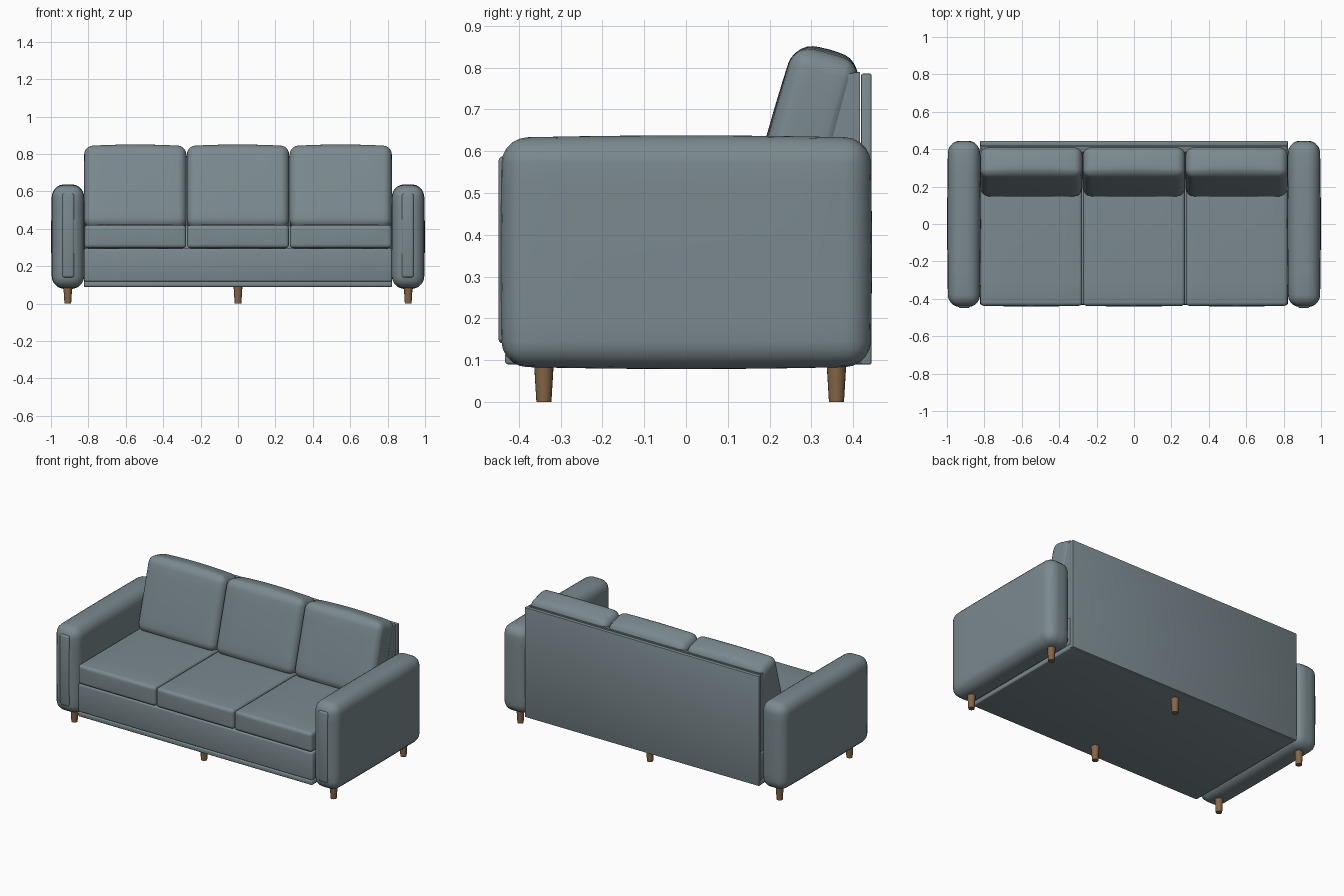
import bpy, bmesh, math
from mathutils import Matrix, Vector

if "Cube" in bpy.data.objects:
    bpy.data.objects.remove(bpy.data.objects["Cube"])


def material(name, rgb):
    m = bpy.data.materials.new(name)
    m.diffuse_color = (*rgb, 1)
    m.use_nodes = True
    m.node_tree.nodes["Principled BSDF"].inputs["Base Color"].default_value = m.diffuse_color
    return m


FABRIC = material("slate fabric", (0.195, 0.25, 0.272))
WOOD = material("brown wood", (0.235, 0.13, 0.063))


def finish(bm, name, mat, angle=35):
    bmesh.ops.recalc_face_normals(bm, faces=bm.faces)
    me = bpy.data.meshes.new(name)
    bm.to_mesh(me)
    bm.free()
    me.materials.append(mat)
    ob = bpy.data.objects.new(name, me)
    bpy.context.collection.objects.link(ob)
    bpy.ops.object.select_all(action='DESELECT')
    ob.select_set(True)
    bpy.context.view_layer.objects.active = ob
    bpy.ops.object.shade_smooth_by_angle(angle=math.radians(angle))
    return ob


def soft_box(name, lo, hi, bevel, crown=(0, 0, 0), seg=5, matrix=None):
    """Rounded box between two corners; crown bulges the faces along each axis."""
    lo, hi = Vector(lo), Vector(hi)
    mid, half = (lo + hi) / 2, (hi - lo) / 2
    bm = bmesh.new()
    bmesh.ops.create_cube(bm, size=2)
    for v in bm.verts:
        v.co = Vector([v.co[i] * half[i] for i in range(3)])
    bmesh.ops.bevel(bm, geom=bm.edges[:], offset=bevel, segments=seg,
                    profile=0.5, affect='EDGES')
    if any(crown):
        for axis in range(3):
            for t in (-0.6, -0.3, 0, 0.3, 0.6):
                n = Vector((0, 0, 0))
                n[axis] = 1
                bmesh.ops.bisect_plane(bm, geom=bm.verts[:] + bm.edges[:] + bm.faces[:],
                                       plane_co=n * t * half[axis], plane_no=n)
        for v in bm.verts:
            u = [v.co[i] / half[i] for i in range(3)]
            for i in range(3):
                j, k = (i + 1) % 3, (i + 2) % 3
                v.co[i] += crown[i] * u[i] * (1 - u[j] ** 2) * (1 - u[k] ** 2)
    for v in bm.verts:
        v.co += mid
    if matrix:
        bm.transform(matrix)
    return finish(bm, name, FABRIC)


# arms with raised front panels
for s, side in ((-1, "left"), (1, "right")):
    xs = sorted((s * 0.824, s * 0.994))
    soft_box(side + "_arm", (xs[0], -0.44, 0.085), (xs[1], 0.441, 0.632), 0.06,
             (0.005, 0.004, 0.006))
    xs = sorted((s * 0.875, s * 0.94))
    soft_box(side + "_arm_front_panel", (xs[0], -0.449, 0.14), (xs[1], -0.42, 0.588),
             0.012, seg=3)

# base with a trim band along the bottom
soft_box("base", (-0.823, -0.43, 0.118), (0.823, 0.42, 0.295), 0.01, seg=3)
soft_box("base_trim", (-0.823, -0.433, 0.09), (0.823, 0.43, 0.12), 0.008, seg=3)

# flat back panel
soft_box("back_panel", (-0.823, 0.419, 0.09), (0.823, 0.444, 0.786), 0.004, seg=2)

# sloped backrest frame behind the cushions
bm = bmesh.new()
profile = [(0.24, 0.29), (0.365, 0.765), (0.385, 0.785), (0.416, 0.79), (0.416, 0.29)]
face = bm.faces.new([bm.verts.new((-0.815, y, z)) for y, z in profile])
ext = bmesh.ops.extrude_face_region(bm, geom=[face])
bmesh.ops.translate(bm, vec=(1.63, 0, 0),
                    verts=[g for g in ext["geom"] if isinstance(g, bmesh.types.BMVert)])
finish(bm, "backrest_frame", FABRIC)

# seat cushions and tilted back cushions
tilt = Matrix.Translation((0, 0.138, 0.418)) @ Matrix.Rotation(-math.radians(15.5), 4, 'X')
for i, label in enumerate(("left", "middle", "right")):
    x = (i - 1) * 0.549
    soft_box(label + "_seat_cushion", (x - 0.272, -0.437, 0.297), (x + 0.272, 0.25, 0.42),
             0.018, (0, 0.004, 0.005), seg=4)
    soft_box(label + "_back_cushion", (x - 0.273, 0, 0), (x + 0.273, 0.168, 0.452),
             0.045, (0.001, 0.006, 0.013), matrix=tilt)

# tapered wooden legs
for x in (-0.91, 0, 0.91):
    for y, label in ((-0.34, "front"), (0.36, "back")):
        bm = bmesh.new()
        bmesh.ops.create_cone(bm, cap_ends=True, segments=20, radius1=0.018, radius2=0.024,
                              depth=0.1, matrix=Matrix.Translation((x, y, 0.05)))
        finish(bm, label + "_leg", WOOD)
